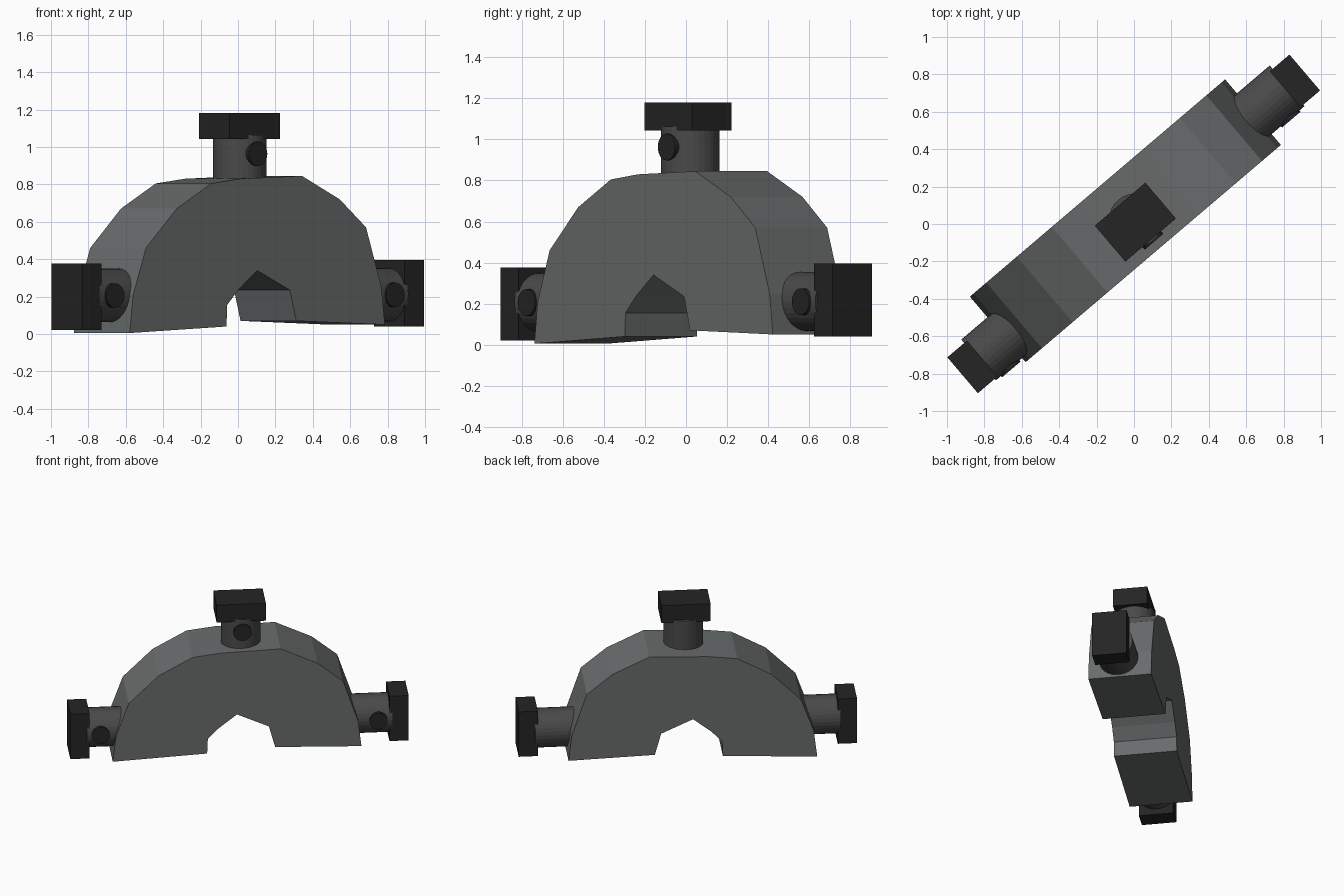
import bpy
import bmesh
import math
from mathutils import Matrix, Vector

cube = bpy.data.objects.get("Cube")
if cube:
    bpy.data.objects.remove(cube, do_unlink=True)

# The whole model is turned about the vertical axis
TURN = Matrix.Rotation(math.radians(40.4), 4, 'Z')


def make_material(name, color):
    mat = bpy.data.materials.new(name)
    mat.use_nodes = True
    mat.diffuse_color = (*color, 1)
    bsdf = mat.node_tree.nodes["Principled BSDF"]
    bsdf.inputs["Base Color"].default_value = (*color, 1)
    return mat


arch_grey = make_material("arch grey", (0.14, 0.15, 0.15))
stem_grey = make_material("dark stem grey", (0.068, 0.068, 0.068))
cap_black = make_material("cap black", (0.018, 0.018, 0.018))


def finish(bm, name, mat, matrix=Matrix.Identity(4)):
    bmesh.ops.transform(bm, matrix=TURN @ matrix, verts=bm.verts)
    bmesh.ops.recalc_face_normals(bm, faces=bm.faces)
    mesh = bpy.data.meshes.new(name)
    bm.to_mesh(mesh)
    bm.free()
    mesh.materials.append(mat)
    obj = bpy.data.objects.new(name, mesh)
    bpy.context.collection.objects.link(obj)
    return obj


def box(name, size, center, mat, matrix):
    bm = bmesh.new()
    bmesh.ops.create_cube(bm, size=1, matrix=Matrix.Translation(center)
                          @ Matrix.Diagonal((*size, 1)))
    return finish(bm, name, mat, matrix)


def cylinder(name, radius, start, end, mat, matrix, sides=32):
    start, end = Vector(start), Vector(end)
    axis = end - start
    place = (Matrix.Translation((start + end) / 2)
             @ axis.to_track_quat('Z', 'Y').to_matrix().to_4x4())
    bm = bmesh.new()
    bmesh.ops.create_cone(bm, cap_ends=True, segments=sides, radius1=radius,
                          radius2=radius, depth=axis.length, matrix=place)
    return finish(bm, name, mat, matrix)


# Arch: outer outline from left foot over the top, then the inner opening
outer = [(-.92, .005), (-.895, .21), (-.805, .46), (-.59, .67), (-.345, .805),
         (-.14, .83), (.29, .845), (.555, .72), (.74, .57), (.848, .25), (.872, .05)]
inner = [(.25, .07), (.205, .235), (-.025, .34), (-.158, .235),
         (-.235, .155), (-.24, .04)]
FRONT, BACK = -.187, .273
bm = bmesh.new()
face = bm.faces.new([bm.verts.new((u, FRONT, z)) for u, z in outer + inner])
grown = bmesh.ops.extrude_face_region(bm, geom=[face], use_keep_orig=True)
bmesh.ops.translate(bm, vec=(0, BACK - FRONT, 0),
                    verts=[g for g in grown["geom"] if isinstance(g, bmesh.types.BMVert)])
finish(bm, "arch", arch_grey)


# Knob: round stem, rectangular cap and a small round button on the stem
def knob(prefix, origin, tilt):
    m = Matrix.Translation(origin) @ Matrix.Rotation(math.radians(tilt), 4, 'Y')
    x, y = .008, .007
    cylinder(prefix + "_stem", .143, (x, y, -.28), (x, y, .02), stem_grey, m)
    box(prefix + "_cap", (.355, .252, .138), (0, 0, .069), cap_black, m)
    cylinder(prefix + "_button", .065, (x, y, -.08), (x, y - .152, -.08), cap_black, m, 24)


knob("top", (.012, .003, 1.043), 0)
knob("right", (-1.084, -.022, .198), -90)
knob("left", (1.082, .025, .218), 90)
